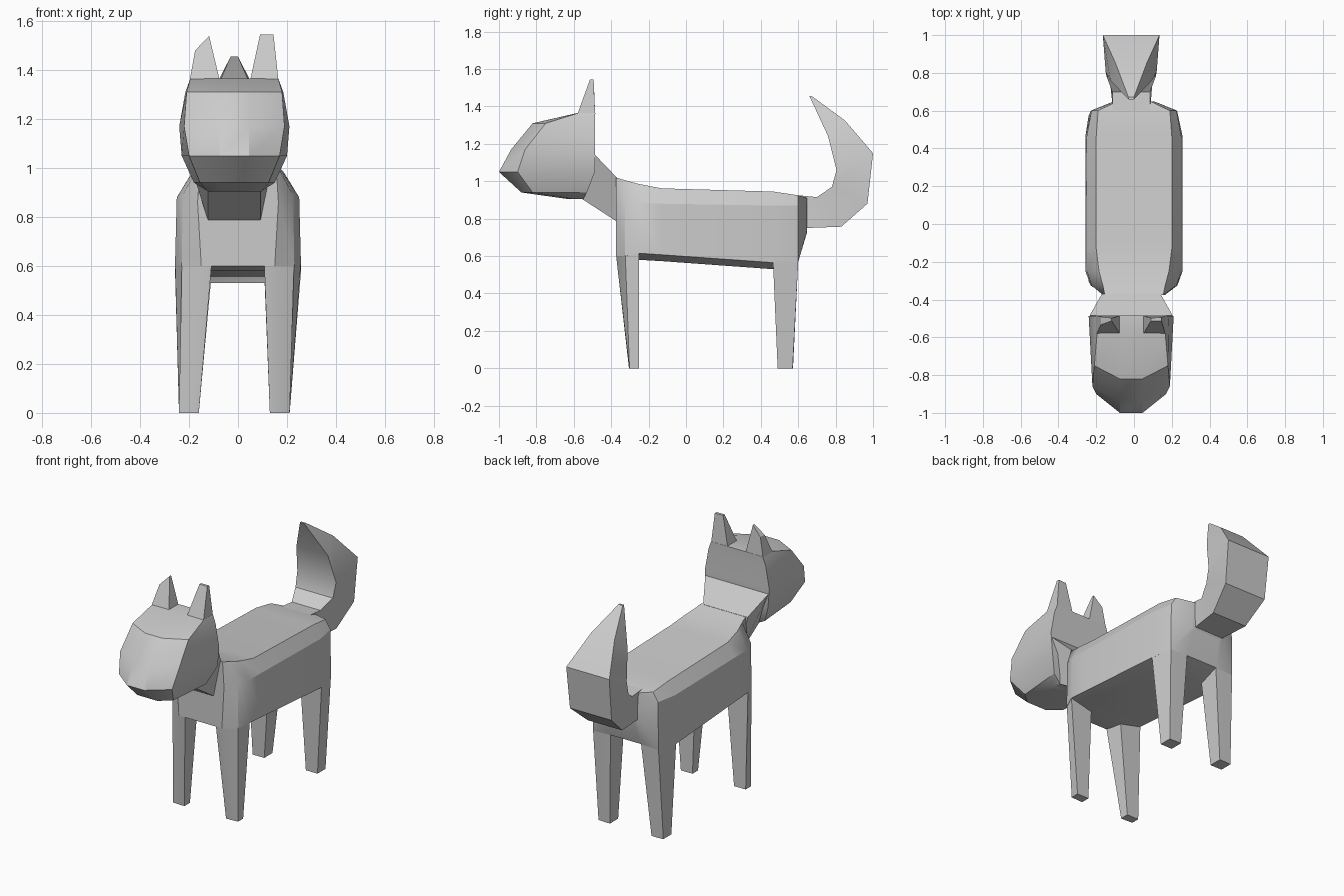
import bpy, bmesh, math

CX = -0.015  # the head, legs and tail sit slightly off centre


def loft(name, rings):
    """Skin a list of equal-length rings of 3D points and cap both ends."""
    bm = bmesh.new()
    vr = [[bm.verts.new(p) for p in ring] for ring in rings]
    n = len(vr[0])
    for a, b in zip(vr, vr[1:]):
        for i in range(n):
            j = (i + 1) % n
            bm.faces.new((a[i], a[j], b[j], b[i]))
    bm.faces.new(vr[0])
    bm.faces.new(vr[-1])
    bmesh.ops.recalc_face_normals(bm, faces=bm.faces)
    me = bpy.data.meshes.new(name)
    bm.to_mesh(me)
    bm.free()
    ob = bpy.data.objects.new(name, me)
    bpy.context.collection.objects.link(ob)
    bpy.ops.object.select_all(action='DESELECT')
    ob.select_set(True)
    bpy.context.view_layer.objects.active = ob
    bpy.ops.object.shade_smooth_by_angle(angle=math.radians(30))
    return ob


def mirrored(half, cx=CX):
    """Close a half ring (x, y, z) across the centre plane."""
    return ([(cx + x, y, z) for x, y, z in half] +
            [(cx - x, y, z) for x, y, z in reversed(half)])


# body: y, then (half width, z) for top, shoulder, side and belly corners
body = [
    (-0.375, (0.155, 1.02), (0.165, 0.86), (0.15, 0.60), (0.107, 0.60)),
    (-0.325, (0.165, 1.005), (0.225, 0.89), (0.23, 0.60), (0.107, 0.59)),
    (-0.25, (0.185, 0.985), (0.25, 0.88), (0.257, 0.615), (0.11, 0.58)),
    (-0.13, (0.20, 0.962), (0.25, 0.88), (0.257, 0.607), (0.11, 0.573)),
    (0.465, (0.20, 0.945), (0.25, 0.87), (0.257, 0.565), (0.11, 0.53)),
    (0.60, (0.19, 0.925), (0.225, 0.87), (0.228, 0.57), (0.107, 0.575)),
    (0.648, (0.09, 0.91), (0.11, 0.83), (0.11, 0.745), (0.09, 0.73)),
]
loft("body", [mirrored([(x, s[0], z) for x, z in s[1:]], 0) for s in body])

# legs: tapered, with the outer corner cut back
for s, side in ((1, "right"), (-1, "left")):
    for part, top, bottom, z in (
        ("front_leg",
         [(0.107, -0.375), (0.15, -0.375), (0.229, -0.325), (0.257, -0.25), (0.107, -0.25)],
         [(0.145, -0.305), (0.17, -0.305), (0.226, -0.302), (0.226, -0.25), (0.145, -0.25)], 0.615),
        ("hind_leg",
         [(0.107, 0.465), (0.257, 0.465), (0.228, 0.60), (0.16, 0.60), (0.107, 0.60)],
         [(0.145, 0.49), (0.226, 0.49), (0.226, 0.57), (0.18, 0.572), (0.145, 0.572)], 0.575),
    ):
        loft(f"{part}_{side}", [[(s * x, y, z) for x, y in top],
                                [(s * x + CX, y, 0) for x, y in bottom]])

# neck
loft("neck", [
    mirrored([(0.155, -0.37, 1.02), (0.107, -0.37, 0.785)]),
    mirrored([(0.22, -0.485, 1.14), (0.107, -0.56, 0.908)]),
])

# head: stacked plan outlines, z, then (half width, y) for nose, cheek and back
head = [
    (0.905, (0.05, -0.63), (0.11, -0.60), (0.107, -0.55)),
    (0.94, (0.07, -0.88), (0.14, -0.82), (0.165, -0.53)),
    (1.05, (0.06, -1.0), (0.185, -0.90), (0.215, -0.487)),
    (1.17, (0.06, -0.935), (0.205, -0.86), (0.225, -0.487)),
    (1.31, (0.06, -0.82), (0.195, -0.75), (0.20, -0.487)),
    (1.365, (0.06, -0.58), (0.18, -0.575), (0.18, -0.485)),
]
loft("head", [mirrored([(x, y, r[0]) for x, y in r[1:]]) for r in head])

# ears: base span in x, then inner and outer tip points (x, z)
for side, inner, outer, tip_in, tip_out in (
    ("right", 0.05, 0.165, (0.09, 1.545), (0.145, 1.545)),
    ("left", -0.075, -0.197, (-0.118, 1.54), (-0.175, 1.48)),
):
    loft("ear_" + side, [
        [(inner, -0.58, 1.36), (outer, -0.58, 1.36), (outer, -0.486, 1.36), (inner, -0.486, 1.36)],
        [(x, y + (1.545 - z) * k, z) for (x, z), y, k in (
            (tip_in, -0.513, 0), (tip_out, -0.513, -0.3),
            (tip_out, -0.494, 0.05), (tip_in, -0.498, 0))],
    ])

# tail: inner (y, z, half width) and outer (y, z, half width) edges
tail = [
    ((0.60, 0.925, 0.10), (0.64, 0.75, 0.10)),
    ((0.70, 0.915, 0.10), (0.83, 0.757, 0.12)),
    ((0.78, 0.97, 0.13), (0.97, 0.88, 0.145)),
    ((0.805, 1.06, 0.135), (1.0, 1.15, 0.15)),
    ((0.76, 1.24, 0.11), (0.85, 1.325, 0.082)),
    ((0.66, 1.455, 0.015), (0.673, 1.455, 0.015)),
]
loft("tail", [mirrored([(w, y, z) for y, z, w in pair]) for pair in tail])
